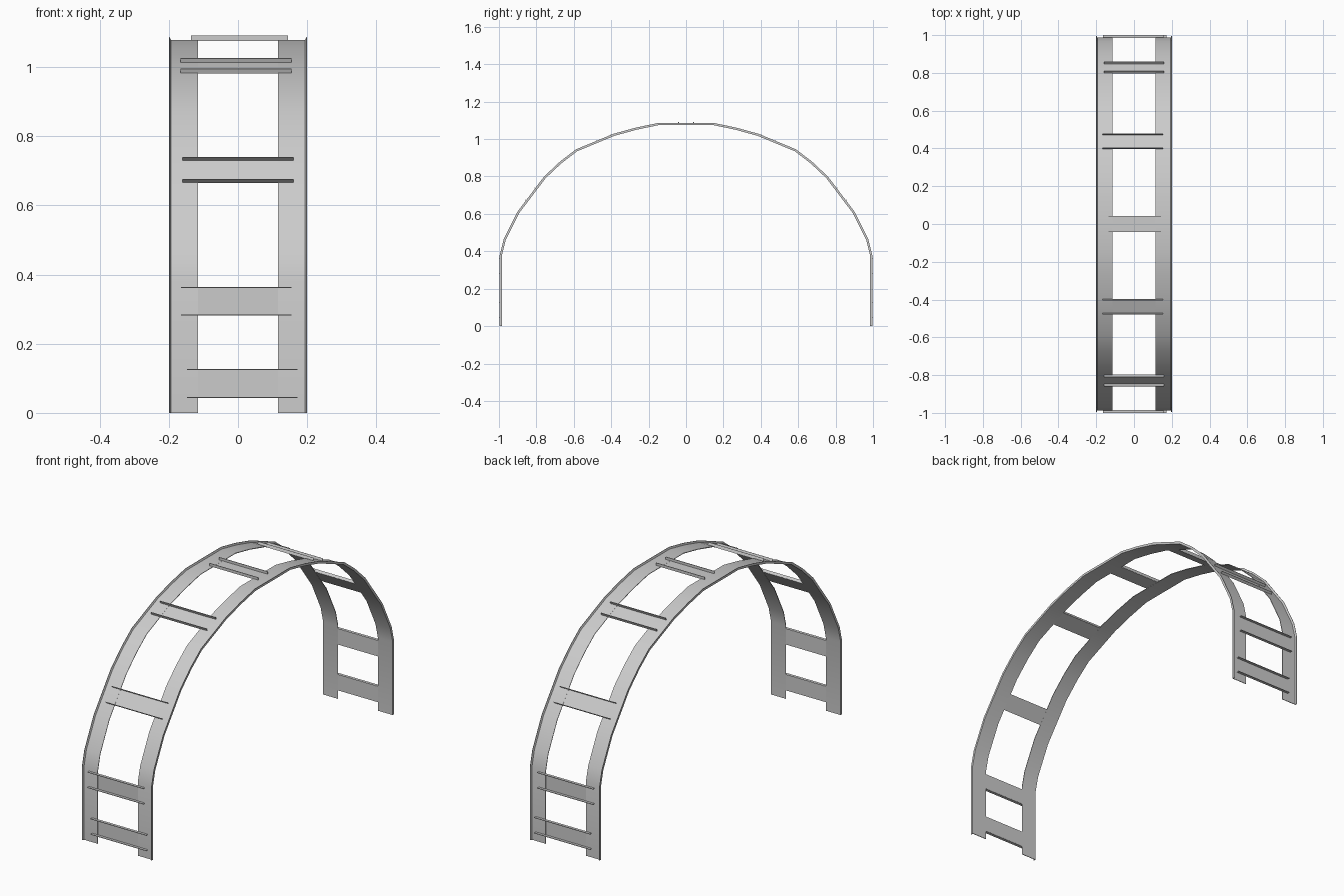
import bpy, bmesh
from mathutils import Vector, Matrix

cube = bpy.data.objects.get("Cube")
if cube:
    bpy.data.objects.remove(cube, do_unlink=True)

GREY = (0.6, 0.6, 0.6, 1)
metal = bpy.data.materials.new("light_grey_metal")
metal.use_nodes = True
metal.diffuse_color = GREY
metal.node_tree.nodes["Principled BSDF"].inputs["Base Color"].default_value = GREY

# Arch centreline (y, z), front half, then mirrored to the back
half = [(-.99, 0), (-.99, .38), (-.97, .46), (-.895, .61), (-.755, .795),
        (-.67, .875), (-.585, .94), (-.385, 1.023), (-.265, 1.056), (-.145, 1.081)]
path = [Vector(p) for p in half + [(-y, z) for y, z in reversed(half)]]

# Rail section: thin flat strip with an upturned outer lip (x, outward offset)
section = [(.115, -.006), (.2, -.006), (.2, .006), (.198, .006), (.194, -.003), (.115, -.003)]


def finish(name, bm):
    bmesh.ops.recalc_face_normals(bm, faces=bm.faces)
    mesh = bpy.data.meshes.new(name)
    bm.to_mesh(mesh)
    bm.free()
    mesh.materials.append(metal)
    obj = bpy.data.objects.new(name, mesh)
    bpy.context.collection.objects.link(obj)
    return obj


def outward(a, b):
    t = (b - a).normalized()
    return Vector((-t.y, t.x))


def make_rail(name, side):
    bm = bmesh.new()
    rings = []
    for i, p in enumerate(path):
        before = outward(path[max(i - 1, 0)], path[max(i, 1)])
        last = len(path) - 1
        after = outward(path[min(i, last - 1)], path[min(i + 1, last)])
        n = (before + after).normalized()
        n /= n.dot(after)
        rings.append([bm.verts.new((side * x, p.x + n.x * d, p.y + n.y * d)) for x, d in section])
    count = len(section)
    for a, b in zip(rings, rings[1:]):
        for j in range(count):
            k = (j + 1) % count
            bm.faces.new((a[j], a[k], b[k], b[j]))
    bm.faces.new(rings[0])
    bm.faces.new(rings[-1])
    obj = finish(name, bm)
    bpy.ops.object.select_all(action='DESELECT')
    obj.select_set(True)
    bpy.context.view_layer.objects.active = obj
    bpy.ops.object.shade_smooth_by_angle(angle=.6)


def make_rung(name, y, z, ty, tz, shift, reach, width=.08):
    """Flat panel between the rails with a thin outward flange on each edge."""
    t = Vector((0, ty, tz)).normalized()
    n = Vector((0, -t.z, t.y))
    frame = Matrix((Vector((1, 0, 0)), t, n)).transposed().to_4x4()
    frame.translation = (0, y, z)
    bm = bmesh.new()

    def box(cx, ct, cn, sx, st, sn):
        local = Matrix.Translation((cx, ct, cn)) @ Matrix.Diagonal((sx, st, sn, 1))
        bmesh.ops.create_cube(bm, size=1, matrix=frame @ local)

    box(0, 0, -.0045, .24, width, .002)
    for edge in (-1, 1):
        box(shift, edge * width / 2, .0025, 2 * reach, .003, .015)
    finish(name, bm)


make_rail("left_rail", 1)
make_rail("right_rail", -1)

# Rungs: y, z, direction along the arch, flange shift
rungs = {"bottom": (-.99, .085, 0, 1, .012),
         "lower": (-.99, .323, 0, 1, -.005),
         "shoulder": (-.826, .701, .14, .185, 0),
         "upper": (-.437, 1.001, .2, .083, -.006)}
for label, (y, z, ty, tz, shift) in rungs.items():
    make_rung("front_" + label + "_rung", y, z, ty, tz, shift, .16)
    make_rung("back_" + label + "_rung", -y, z, ty, -tz, shift, .16)
make_rung("crown_rung", 0, 1.081, 1, 0, .004, .14)
